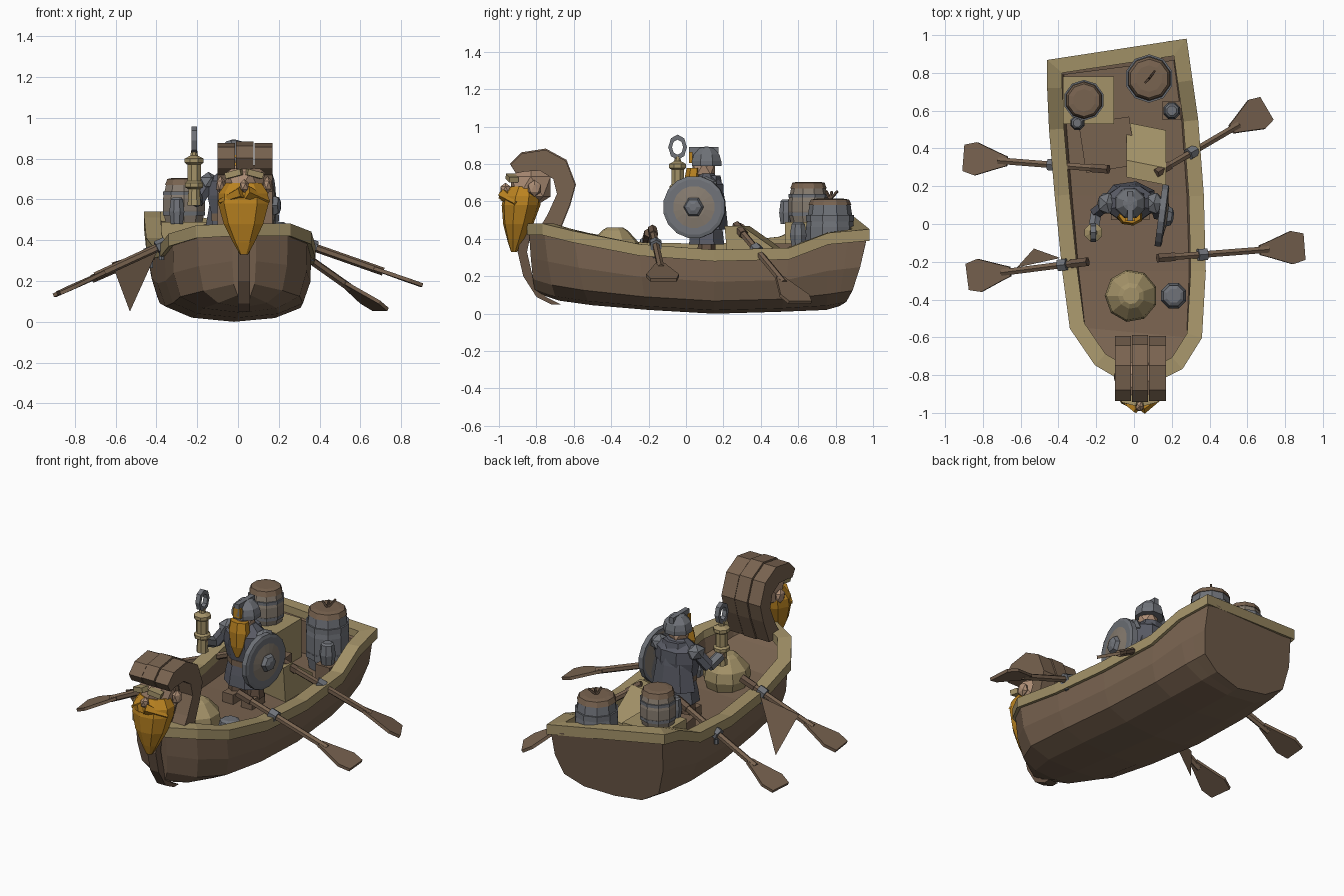
import bpy, bmesh, math
from mathutils import Vector as V, Matrix, Euler

if "Cube" in bpy.data.objects:
    bpy.data.objects.remove(bpy.data.objects["Cube"])

COL = dict(wood=(.19, .125, .08), dark=(.14, .09, .06), tan=(.37, .29, .14), gold=(.5, .23, .015),
           steel=(.16, .17, .19), cloth=(.1, .105, .13), skin=(.42, .27, .18), barrel=(.24, .2, .16))
MAT = {}
for k, c in COL.items():
    MAT[k] = bpy.data.materials.new(k)
    MAT[k].diffuse_color = (*c, 1)


def mesh(name, verts, faces, mat):
    me = bpy.data.meshes.new(name)
    me.from_pydata([tuple(v) for v in verts], [], faces)
    bm = bmesh.new()
    bm.from_mesh(me)
    bmesh.ops.recalc_face_normals(bm, faces=bm.faces)
    bm.to_mesh(me)
    bm.free()
    me.materials.append(MAT[mat])
    ob = bpy.data.objects.new(name, me)
    bpy.context.collection.objects.link(ob)
    return ob


def loft(name, rings, mat, loop=False):
    n, m = len(rings[0]), len(rings)
    verts = [p for r in rings for p in r]
    faces = []
    for i in range(m if loop else m - 1):
        for j in range(n):
            a, b, k = i * n, (i + 1) % m * n, (j + 1) % n
            faces.append((a + j, a + k, b + k, b + j))
    if not loop:
        faces += [tuple(range(n)), tuple(range((m - 1) * n, m * n))]
    return mesh(name, verts, faces, mat)


def lathe(name, prof, n, loc, mat, sx=1, sy=1, rot=(0, 0, 0), shear=0):
    M = Matrix.Translation(loc) @ Euler(rot).to_matrix().to_4x4()
    rings = []
    for r, z in prof:
        ring = [math.tau * (i + .5) / n for i in range(n)]
        rings.append([M @ V((r * sx * math.cos(a), r * sy * math.sin(a) + shear * z, z)) for a in ring])
    return loft(name, rings, mat)


def rod(name, a, b, r, mat, n=6, r2=None):
    a, b = V(a), V(b)
    d = b - a
    e = d.to_track_quat('Z', 'Y').to_euler()
    return lathe(name, [(r, 0), (r2 or r, d.length)], n, a, mat, rot=e)


def box(name, loc, size, mat, rot=(0, 0, 0)):
    x, y, z = (s / 2 for s in size)
    M = Matrix.Translation(loc) @ Euler(rot).to_matrix().to_4x4()
    return loft(name, [[M @ V((i * x, j * y, k)) for i, j in ((-1, -1), (1, -1), (1, 1), (-1, 1))]
                       for k in (-z, z)], mat)


def ball(name, loc, rad, mat, sub=1):
    bm = bmesh.new()
    bmesh.ops.create_icosphere(bm, subdivisions=sub, radius=1)
    bmesh.ops.transform(bm, matrix=Matrix.Translation(loc) @ Matrix.Diagonal((*rad, 1)), verts=bm.verts)
    bm.verts.ensure_lookup_table()
    vs = [v.co.copy() for v in bm.verts]
    fs = [tuple(v.index for v in f.verts) for f in bm.faces]
    bm.free()
    return mesh(name, vs, fs, mat)


# Hull stations: left rail, right rail, keel, floor height (None = solid end)
ST = [((-.03, -.84, .47), (.09, -.84, .47), (.03, -.80, .11), None),
      ((-.2, -.74, .46), (.25, -.76, .47), (.02, -.68, .07), .36),
      ((-.33, -.55, .42), (.35, -.60, .43), (.01, -.5, .045), .29),
      ((-.37, -.25, .37), (.37, -.25, .36), (0, -.2, .02), .26),
      ((-.41, .15, .36), (.36, .15, .33), (-.02, .15, 0), .25),
      ((-.44, .5, .40), (.33, .55, .34), (-.04, .5, .01), .25),
      ((-.45, .72, .50), (.30, .76, .42), (-.06, .75, .02), .25),
      ((-.45, .86, .53), (.27, .97, .44), (-.08, .82, .04), None)]
ST = [tuple(V(p) for p in s[:3]) + (s[3],) for s in ST]
near = tuple(ST[6][i].lerp(ST[7][i], .5) for i in range(3))
SEC = [(.97, 1), (.96, .55), (.86, .22), (.53, .06)]


def section(L, R, K, floor):
    def at(P, s, h):
        return V((K.x + (P.x - K.x) * s, K.y + (P.y - K.y) * h ** .5, K.z + (P.z - .02 - K.z) * h))

    def inner(P, s, z):
        return V((K.x + (P.x - K.x) * s, P.y, z))
    out = [at(L, s, h) for s, h in SEC] + [K] + [at(R, s, h) for s, h in SEC[::-1]]
    zl, zr = (floor, floor) if floor else (L.z - .025, R.z - .025)
    return out + [inner(R, .83, R.z - .02), inner(R, .79, zr), inner(L, .79, zl), inner(L, .83, L.z - .02)]


loft("hull", [section(*s) for s in ST[:7]] + [section(*near, .25), section(*near, None), section(*ST[7])], "wood")

# Gunwale: box section swept round the rail outline with mitred corners
path = [s[0] for s in ST] + [s[1] for s in ST[::-1]]
rings = []
for i, p in enumerate(path):
    d1 = (p - path[i - 1]).to_2d().normalized()
    d2 = (path[(i + 1) % len(path)] - p).to_2d().normalized()
    n1, n2 = V((d1.y, -d1.x)), V((d2.y, -d2.x))
    m = (n1 + n2) / (1 + n1.dot(n2))
    rings.append([p + V((m.x * w, m.y * w, z)) for w, z in ((-.01, -.05), (-.01, .012), (.07, .012), (.07, -.04))])
loft("gunwale", rings, "tan", loop=True)

# Stem post and curled prow: (y, z) centre lines and profiles
loft("stem_post", [[(.03 + i * .03, y + j, z) for i, j in ((-1, 0), (1, 0), (1, .05), (-1, .05))]
                   for y, z in ((-.72, .05), (-.8, .09), (-.87, .2), (-.9, .33), (-.87, .48))], "dark")
OUTER = [(-.68, .43), (-.62, .58), (-.59, .69), (-.64, .82), (-.75, .88), (-.88, .86), (-.94, .80)]
INNER = [(-.80, .43), (-.74, .53), (-.69, .64), (-.71, .72), (-.78, .765), (-.86, .76), (-.91, .75)]
for k, (x0, x1, g) in enumerate([(-.10, -.015, .985), (-.01, .075, 1.01), (.08, .17, .985)]):
    rr = []
    for (yo, zo), (yi, zi) in zip(OUTER, INNER):
        yo, zo = -.77 + (yo + .77) * g, .6 + (zo - .6) * g
        rr.append([(x0, yo, zo), (x1, yo, zo), (x1, yi, zi), (x0, yi, zi)])
    loft(f"prow_curl_{k}", rr, "wood")

# Carved bearded figurehead
ball("figurehead_face", (.03, -.83, .68), (.115, .125, .12), "skin")
lathe("figurehead_beard", [(.02, -.23), (.055, -.17), (.1, -.08), (.128, .02), (.125, .07), (.09, .12)], 9,
      (.03, -.885, .56), "gold", 1, .82, shear=.15)
ball("figurehead_nose", (.03, -.965, .665), (.026, .03, .035), "skin")
for s in (-1, 1):
    box("figurehead_brow", (.03 + s * .05, -.93, .725), (.08, .05, .03), "tan", (0, s * .25, s * .25))
    rod("figurehead_moustache", (.03 + s * .01, -.975, .635), (.03 + s * .12, -.91, .59), .034, "gold", 5, .012)
    ball("figurehead_ear", (.03 + s * .115, -.81, .67), (.025, .04, .045), "skin")


# Oars: inner end, tip, rowlock position along the shaft
def oar(name, a, b, f):
    a, b = V(a), V(b)
    d = (b - a).normalized()
    side = d.cross(V((0, 0, 1))).normalized()
    up = side.cross(d)
    rod(name + "_shaft", a, b - d * .2, .02, "wood")
    rod(name + "_grip", a - d * .005, a + d * .09, .026, "dark")
    loft(name + "_blade", [[b - d * t + side * w * i + up * .009 * j for i, j in
                            ((-1, -1), (1, -1), (1, 1), (-1, 1))]
                           for t, w in ((.25, .025), (.19, .045), (.07, .088), (0, .07))], "wood")
    p = a.lerp(b, f)
    rod(name + "_rowlock", p - d * .025, p + d * .025, .035, "steel")
    rod(name + "_rowlock_pin", p - V((0, 0, .07)), p, .014, "steel")


oar("oar_left_front", (-.25, -.20, .43), (-.88, -.28, .14), .2)
oar("oar_left_rear", (-.14, .29, .46), (-.90, .35, .13), .38)
oar("oar_right_front", (.13, -.18, .45), (.90, -.12, .18), .3)
oar("oar_right_rear", (.12, .27, .47), (.70, .61, .06), .32)
mesh("loose_flap", [(-.62, -.23, .29), (-.39, -.18, .36), (-.53, -.13, .05)], [(0, 1, 2)], "wood")

# Cargo: barrels, crates, sack, pots
def barrel(name, loc, r, h, mat, lid):
    lathe(name, [(r * .86, 0), (r, h * .35), (r, h * .65), (r * .86, h)], 10, loc, mat)
    for f in (.22, .74):
        lathe(name + "_hoop", [(r * 1.0, h * f), (r * 1.0, h * (f + .1))], 10, loc, "steel")
    lathe(name + "_lid", [(r * .9, h), (r * .8, h + .03), (r * .55, h + .035)], 10, loc, lid)


barrel("grey_barrel", (.08, .77, .25), .128, .33, "steel", "wood")
for i in range(3):
    rod("barrel_tap", (.08, .77, .61), (.06 + .025 * i, .75 + .03 * i, .655), .008, "dark", 4)
box("stern_crate", (-.24, .655, .37), (.27, .25, .24), "tan")
barrel("brown_barrel", (-.265, .655, .48), .108, .19, "barrel", "wood")
for nm, p, r in (("mug_right", (.2, .60, .36), .048), ("mug_left", (-.30, .535, .48), .04), ("bow_pot", (.21, -.38, .26), .072)):
    lathe(nm, [(r * .8, 0), (r, .06), (r * .8, .12), (r * .55, .13)], 8, p, "steel")
box("mug_stand", (.2, .60, .305), (.1, .1, .11), "wood")
box("low_crate", (-.14, .42, .31), (.27, .26, .13), "wood", (0, 0, .15))
loft("sloped_box", [[(x, y + x * -.2, z) for y, z in ((.26, .25), (.24, .47), (.33, .47), (.53, .33), (.53, .25))]
                    for x in (-.04, .17)], "tan")
lathe("sack", [(.12, 0), (.14, .06), (.13, .12), (.07, .185), (.045, .2)], 9, (-.015, -.38, .26), "tan")

# Standing warrior
CX, CY = -.02, .11
lathe("warrior_kilt", [(.12, .37), (.11, .44), (.095, .51)], 8, (CX, CY, 0), "cloth", 1.15, .85)
lathe("warrior_belt", [(.104, .495), (.104, .53)], 8, (CX, CY, 0), "wood", 1.15, .85)
lathe("warrior_torso", [(.098, .52), (.118, .62), (.115, .69), (.05, .75)], 8, (CX, CY, 0), "cloth", 1.2, .85)
lathe("warrior_cape", [(.135, .45), (.11, .6), (.07, .74)], 7, (CX, CY + .03, 0), "cloth", 1.05, .65)
ball("warrior_head", (CX, CY - .015, .775), (.065, .07, .07), "skin")
lathe("warrior_beard", [(.012, -.2), (.05, -.13), (.07, -.04), (.06, .02)], 7, (CX, CY - .07, .76), "gold", 1, .65, shear=.1)
lathe("warrior_helmet", [(.085, .79), (.085, .815), (.075, .85), (.04, .885), (.01, .893)], 8, (CX, CY, 0), "steel")
box("helmet_crest", (CX, CY - .015, .855), (.03, .16, .075), "steel")
box("helmet_plate", (CX, CY - .085, .835), (.05, .02, .06), "gold")
for s in (-1, 1):
    x = CX + s * .065
    lathe("warrior_leg", [(.05, .3), (.045, .4)], 6, (x, CY, 0), "dark")
    box("warrior_boot", (x, CY - .025, .285), (.075, .13, .06), "wood")
    ball("warrior_pauldron", (CX + s * .125, CY, .685), (.055, .065, .05), "steel")
rod("shield_arm", (.11, .11, .67), (.13, .05, .57), .035, "cloth")
rod("hammer_upper_arm", (-.15, .1, .67), (-.2, .06, .59), .036, "cloth")
rod("hammer_forearm", (-.2, .06, .59), (-.215, -.03, .63), .032, "steel")
ball("hammer_hand", (-.215, -.04, .635), (.035, .035, .035), "skin")

# Round shield facing right
SR = (0, math.pi / 2, -.13)
lathe("shield", [(.15, -.015), (.165, 0), (.16, .015), (.06, .032)], 16, (.145, .045, .57), "barrel", rot=SR)
lathe("shield_rim", [(.168, -.015), (.168, .017), (.15, .023)], 16, (.145, .045, .57), "steel", rot=SR)
lathe("shield_boss", [(.06, .02), (.045, .055), (.02, .065)], 6, (.145, .045, .57), "steel", rot=SR)

# Raised hammer with ring finial
HX, HY = -.215, -.045
lathe("hammer_head", [(.035, .57), (.03, .65), (.048, .66), (.048, .68), (.036, .69), (.036, .77), (.05, .78), (.05, .8), (.02, .815), (.016, .84)],
      8, (HX, HY, 0), "tan")
ring = []
for i in range(8):
    a = math.tau * i / 8
    c, s = math.cos(a), math.sin(a)
    ring.append([(HX + x, HY + c * r, .89 + s * r * 1.35) for x, r in ((-.014, .03), (.014, .03), (.014, .05), (-.014, .05))])
loft("hammer_ring", ring, "steel", loop=True)

for m in bpy.data.materials:
    if m.users and not m.is_grease_pencil:
        m.use_nodes = True
        m.node_tree.nodes["Principled BSDF"].inputs["Base Color"].default_value = m.diffuse_color
